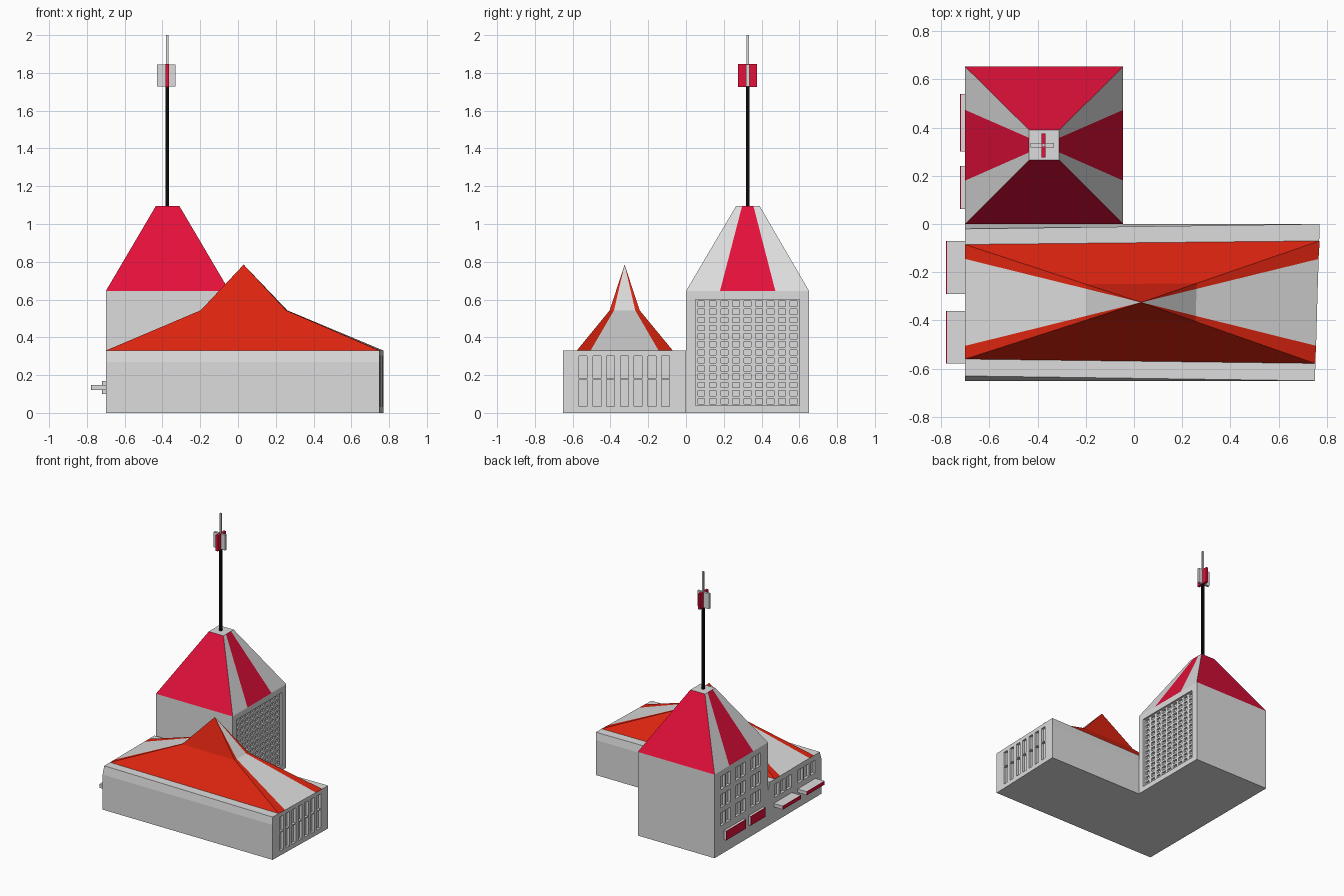
import bpy
import bmesh
from mathutils import Vector

cube = bpy.data.objects.get("Cube")
if cube:
    bpy.data.objects.remove(cube, do_unlink=True)


def material(name, rgb):
    m = bpy.data.materials.new(name)
    m.use_nodes = True
    color = (*rgb, 1)
    m.diffuse_color = color
    m.node_tree.nodes["Principled BSDF"].inputs["Base Color"].default_value = color
    return m


GREY = material("light grey", (0.72, 0.72, 0.72))
CRIMSON = material("crimson", (0.77, 0.005, 0.042))
ORANGE = material("orange red", (0.73, 0.018, 0.005))
BLACK = material("black", (0.003, 0.003, 0.003))


def finish(name, bm, mats):
    bmesh.ops.recalc_face_normals(bm, faces=bm.faces)
    mesh = bpy.data.meshes.new(name)
    bm.to_mesh(mesh)
    bm.free()
    for m in mats:
        mesh.materials.append(m)
    obj = bpy.data.objects.new(name, mesh)
    bpy.context.collection.objects.link(obj)
    return obj


def add_box(bm, xs, ys, zs):
    lo, hi = (Vector(p) for p in zip(xs, ys, zs))
    verts = bmesh.ops.create_cube(bm, size=1)["verts"]
    for v in verts:
        v.co = Vector((c * s for c, s in zip(v.co, hi - lo))) + (lo + hi) / 2


def box(name, xs, ys, zs, mat):
    bm = bmesh.new()
    add_box(bm, xs, ys, zs)
    return finish(name, bm, [mat])


def loft(name, rings, mats, sides=None):
    """Join rings of points; sides gives the material index of each side."""
    bm = bmesh.new()
    rows = [[bm.verts.new(p) for p in ring] for ring in rings]
    n = len(rows[0])
    for a, b in zip(rows, rows[1:]):
        for i in range(n):
            j = (i + 1) % n
            f = bm.faces.new((a[i], a[j], b[j], b[i]))
            f.material_index = sides[i] if sides else 0
    bm.faces.new(rows[0][::-1])
    bm.faces.new(rows[-1])
    bmesh.ops.remove_doubles(bm, verts=bm.verts, dist=0.0005)
    return finish(name, bm, mats)


def cut(obj, boxes):
    """Carve box-shaped recesses out of a part."""
    bm = bmesh.new()
    for b in boxes:
        add_box(bm, *b)
    cutter = finish("cutter", bm, [GREY])
    cutter.hide_render = True
    mod = obj.modifiers.new("recesses", 'BOOLEAN')
    mod.operation, mod.solver, mod.object = 'DIFFERENCE', 'EXACT', cutter
    bpy.context.view_layer.objects.active = obj
    bpy.ops.object.modifier_apply(modifier=mod.name)
    bpy.data.objects.remove(cutter, do_unlink=True)


def span(center, width):
    return (center - width / 2, center + width / 2)


L = -0.70      # shared left wall plane
EAVE = 0.33    # hall wall top
T_EAVE = 0.645  # tower wall top
T_R = -0.045   # tower right wall

# Hall walls: the long upper edges lean in towards the left end
base = [(L, -0.65), (0.75, -0.65), (0.77, 0), (L, 0)]
top = [(L, -0.63), (0.75, -0.65), (0.77, 0), (L, -0.02)]
hall = loft("hall_walls", [[(x, y, z) for x, y in ring] for ring, z in
                           ((base, 0), (base, 0.27), (top, EAVE))], [GREY])

# Hall windows: tall slots in the right end, two groups in the left end
slots = []
for i in range(7):
    y = -0.545 + 0.0728 * i
    wall = 0.77 + 0.03 * y
    for zs in ((0.035, 0.177), (0.183, 0.30)):
        slots.append(((wall - 0.02, 0.8), span(y, 0.042), zs))
for group in (-0.18, -0.47):
    for i in (-1, 0, 1):
        slots.append(((L - 0.02, L + 0.02), span(group + 0.075 * i, 0.058), (0.19, 0.29)))
cut(hall, slots)

# Hall roof: concave tent with pale end panels
eave = [(L, -0.56), (0.75, -0.578), (0.755, -0.505), (0.765, -0.145),
        (0.77, -0.07), (L, -0.085), (L, -0.145), (L, -0.505)]
peak = Vector((0.03, -0.325))


def tent_ring(scale, z):
    return [(*(peak + (Vector(p) - peak) * scale), z) for p in eave]


loft("hall_roof", [tent_ring(1, EAVE), tent_ring(0.312, 0.543), tent_ring(0, 0.785)],
     [ORANGE, GREY], [0, 0, 1, 0, 0, 0, 1, 0])

# Tower walls
tower = box("tower_walls", (L, T_R), (0, 0.652), (0, T_EAVE), GREY)

# Tower right wall: sunken panel filled with a fine lattice
cut(tower, [((T_R - 0.015, 0.02), (0.05, 0.60), (0.04, 0.60))])
cols, rows = 9, 13
dy, dz = 0.55 / cols, 0.56 / rows
cells = [((T_R - 0.03, 0.02), span(0.05 + dy * (i + 0.5), dy * 0.6),
          span(0.04 + dz * (k + 0.5), dz * 0.65))
         for i in range(cols) for k in range(rows)]

# Tower left wall: three rows of paired windows
for y in (0.52, 0.335, 0.15):
    for z in (0.27, 0.41, 0.55):
        for side in (-0.033, 0.033):
            cells.append(((L - 0.02, L + 0.02), span(y + side, 0.055), span(z, 0.10)))
cut(tower, cells)


# Tower roof: truncated pyramid, striped on its left and right slopes
def roof_ring(x0, x1, y0, y1, s0, s1, z):
    return [(x, y, z) for x, y in ((x0, y0), (x1, y0), (x1, s0), (x1, s1),
                                   (x1, y1), (x0, y1), (x0, s1), (x0, s0))]


loft("tower_roof", [roof_ring(L, T_R, 0, 0.652, 0.18, 0.473, T_EAVE),
                    roof_ring(-0.435, -0.31, 0.265, 0.39, 0.297, 0.357, 1.095)],
     [GREY, CRIMSON], [1, 0, 1, 0, 1, 0, 1, 0])

# Mast with crossed sign plates
mx, my = -0.375, 0.326
box("mast", span(mx, 0.018), span(my, 0.018), (1.09, 1.73), BLACK)
box("mast_tip", span(mx, 0.014), span(my, 0.014), (1.72, 2.0), GREY)
box("sign_plate_across", span(mx - 0.005, 0.098), span(my, 0.018), (1.727, 1.845), GREY)
box("sign_plate_along", span(mx, 0.018), span(my, 0.1), (1.726, 1.846), CRIMSON)

# Canopies on the left: pale slabs with a red fascia
for name, ys in (("rear", (-0.29, -0.07)), ("front", (-0.578, -0.36))):
    box(name + "_hall_canopy", (-0.775, L), ys, (0.12, 0.147), GREY)
    box(name + "_hall_canopy_fascia", (-0.779, -0.775), ys, (0.12, 0.147), CRIMSON)
for name, ys in (("rear", (0.30, 0.538)), ("front", (0.062, 0.24))):
    box(name + "_tower_canopy", (-0.717, L), ys, (0.10, 0.17), GREY)
    box(name + "_tower_canopy_fascia", (-0.721, -0.717), ys, (0.10, 0.17), CRIMSON)
